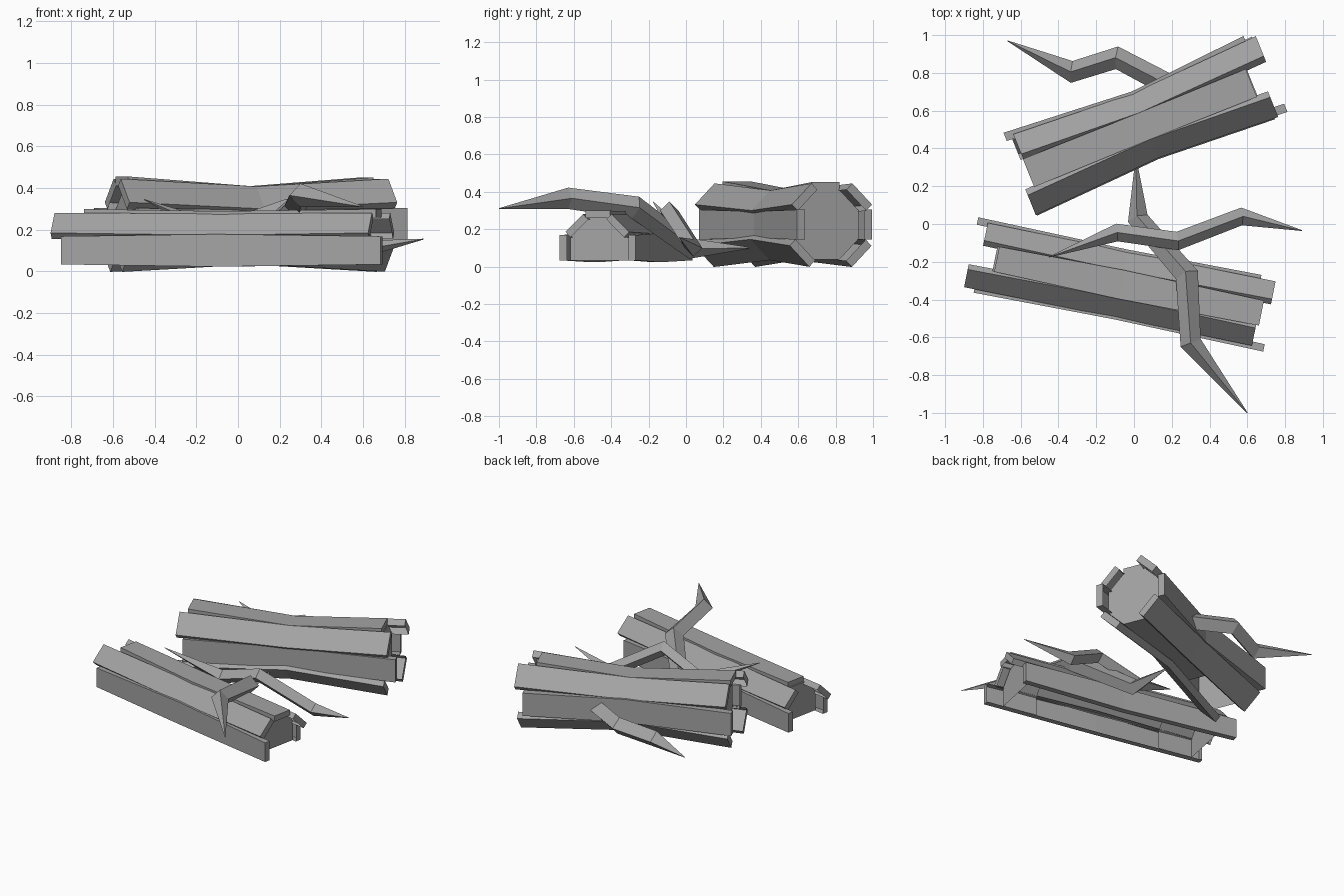
import bpy, bmesh
from math import radians, sin, cos, tan, pi
from mathutils import Vector

cube = bpy.data.objects.get("Cube")
if cube:
    bpy.data.objects.remove(cube, do_unlink=True)

GREY = (0.37, 0.37, 0.37, 1)
wood = bpy.data.materials.new("wood_grey")
wood.use_nodes = True
wood.diffuse_color = GREY
bsdf = next(n for n in wood.node_tree.nodes if n.type == 'BSDF_PRINCIPLED')
bsdf.inputs["Base Color"].default_value = GREY


def loft(name, rings, loc=(0, 0, 0), turn=0, wrap=True, far_cap=True):
    """Skin equal-sized rings; wrap closes the last side, far_cap the last end."""
    bm = bmesh.new()
    rows = [[bm.verts.new(p) for p in ring] for ring in rings]
    n = len(rows[0])
    for a, b in zip(rows, rows[1:]):
        for i in range(n if wrap else n - 1):
            j = (i + 1) % n
            bm.faces.new((a[i], a[j], b[j], b[i]))
    bm.faces.new(rows[0])
    if far_cap:
        bm.faces.new(rows[-1])
    bmesh.ops.recalc_face_normals(bm, faces=bm.faces)
    mesh = bpy.data.meshes.new(name)
    bm.to_mesh(mesh)
    bm.free()
    mesh.materials.append(wood)
    obj = bpy.data.objects.new(name, mesh)
    obj.location = loc
    obj.rotation_euler.z = radians(turn)
    bpy.context.collection.objects.link(obj)


def log(name, loc, turn, radius, bark, width, waist, corners, cores, planks):
    """Eight-sided core wrapped in bark planks that close up at the waist."""
    def scale(x):
        return 1 - waist * max(0, 1 - abs(x) / 0.67)

    # Core pieces: capped at their first station, with or without an underside
    first = 3 - corners // 2
    for i, (underside, stations) in enumerate(cores):
        rings = []
        for x in stations:
            r = radius * scale(x) / cos(pi / 8)
            rings.append([(x, r * cos((k - 0.5) * pi / 4), r * sin((k - 0.5) * pi / 4))
                          for k in range(first, first + corners)])
        loft(f"{name}_core_{i}", rings, loc, turn, wrap=underside, far_cap=False)

    # Bark planks, open on the hidden inner side
    for angle, x0, x1, lift in planks:
        c, s = cos(radians(angle)), sin(radians(angle))
        rings = []
        for x in (x0, 0, x1):
            outer = (radius + bark + lift) * scale(x)
            inner = outer - bark - 0.005
            w = width / 2 if x else outer * tan(pi / 8)
            rings.append([(x, r * c - side * s, r * s + side * c)
                          for r, side in ((inner, -w), (outer, -w), (outer, w), (inner, w))])
        loft(f"{name}_bark_{angle}", rings, loc, turn, wrap=False)


def twig(name, path):
    """Crooked four-sided twig; each path point is x, y, z, half thickness."""
    pts = [Vector(p[:3]) for p in path]
    rings = []
    for i, p in enumerate(pts):
        before = (p - pts[max(i - 1, 0)]).normalized()
        after = (pts[min(i + 1, len(pts) - 1)] - p).normalized()
        along = (before + after).normalized()
        side = along.cross(Vector((0, 0, 1))).normalized()
        up = side.cross(along)
        r = path[i][3]
        rings.append([p + side * r, p + up * r, p - side * r, p - up * r])
    loft(name, rings)


# Whole log at the back: strongly waisted, underside open near its left-hand end
log("back_log", (0.06, 0.52, 0.224), 22, 0.19, 0.042, 0.16, 0.21, 8,
    [(False, (-0.62, -0.25)), (True, (0.61, 0, -0.25))],
    [(0, -0.71, 0.66, 0.015), (45, -0.665, 0.72, 0), (90, -0.667, 0.605, 0),
     (135, -0.715, 0.67, 0), (180, -0.67, 0.725, -0.018),
     (225, -0.71, 0.65, 0.008), (315, -0.68, 0.7, 0.008)])

# Split log at the front: nearly straight, hollow below with a plug at each end
log("front_log", (-0.07, -0.32, 0.101), -11.5, 0.163, 0.035, 0.135, 0.05, 6,
    [(False, (-0.68, -0.44)), (False, (0.69, 0.45))],
    [(0, -0.81, 0.72, 0), (45, -0.755, 0.80, -0.012), (90, -0.67, 0.76, 0),
     (135, -0.81, 0.745, -0.012), (180, -0.755, 0.81, 0)])

# Crooked twigs
twig("back_twig", [(0.25, 0.70, 0.215, 0.06), (-0.09, 0.88, 0.21, 0.06),
                   (-0.33, 0.805, 0.15, 0.058), (-0.67, 0.97, 0.175, 0.002)])
twig("cross_twig", [(-0.45, -0.175, 0.345, 0.002), (-0.09, -0.045, 0.19, 0.047),
                    (0.23, -0.09, 0.30, 0.049), (0.57, 0.04, 0.10, 0.047),
                    (0.89, -0.035, 0.155, 0.002)])
twig("front_twig", [(0.6, -1.0, 0.31, 0.002), (0.30, -0.63, 0.365, 0.057),
                    (0.28, -0.27, 0.315, 0.062), (0.02, 0.03, 0.095, 0.055),
                    (0.01, 0.35, 0.10, 0.002)])
